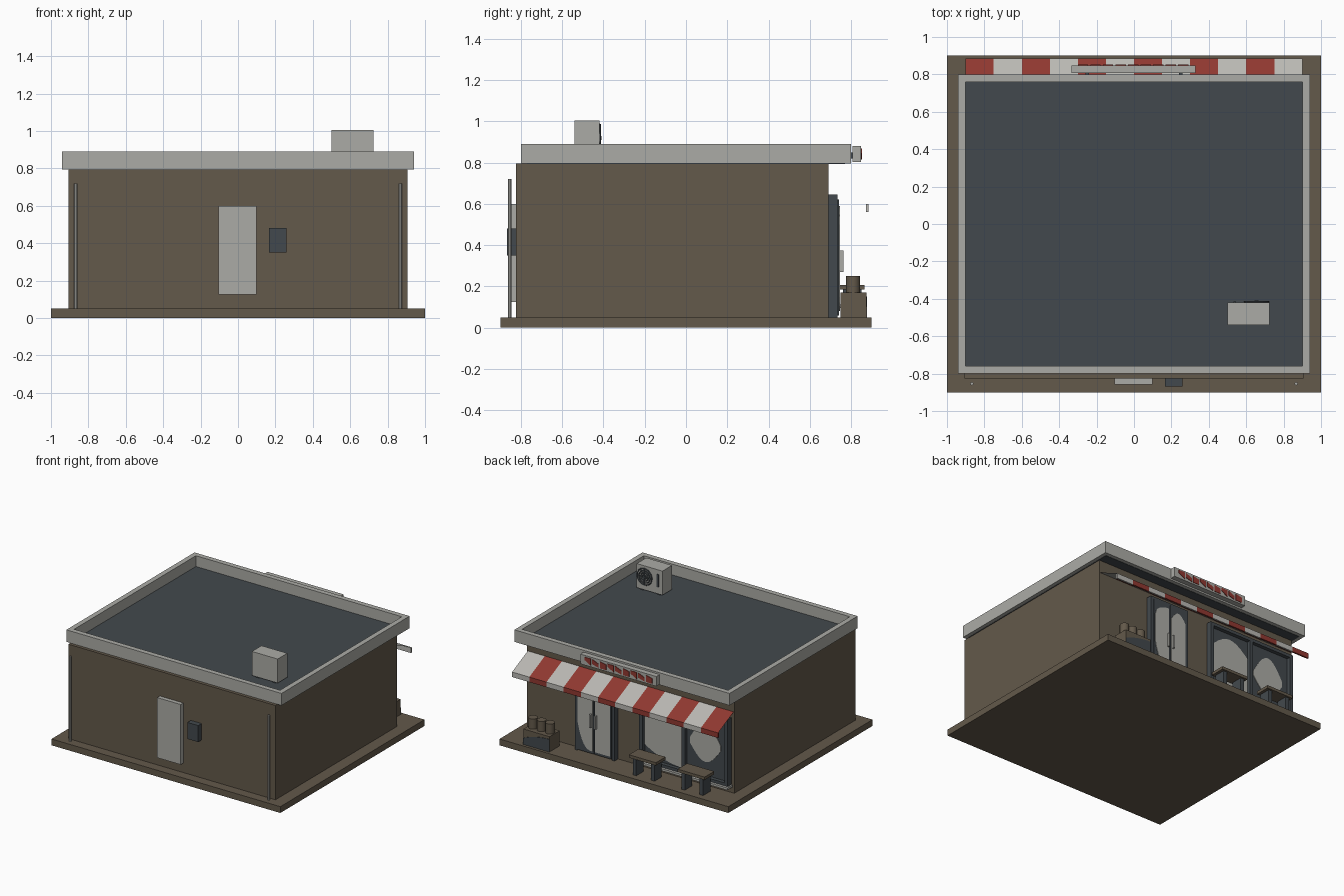
import bpy, bmesh, math
from mathutils import Matrix

old = bpy.data.objects.get("Cube")
if old:
    bpy.data.objects.remove(old, do_unlink=True)


def material(name, rgb):
    m = bpy.data.materials.new(name)
    m.use_nodes = True
    m.diffuse_color = (*rgb, 1)
    shader = m.node_tree.nodes["Principled BSDF"]
    shader.inputs["Base Color"].default_value = (*rgb, 1)
    shader.inputs["Roughness"].default_value = 0.9
    return m


BROWN = material("earth_brown", (0.125, 0.1, 0.069))
GREY = material("pale_grey", (0.41, 0.41, 0.38))
DARK = material("slate_dark", (0.055, 0.066, 0.074))
RED = material("awning_red", (0.28, 0.04, 0.03))
WHITE = material("awning_white", (0.49, 0.48, 0.45))


def finish(name, bm, *mats):
    bmesh.ops.recalc_face_normals(bm, faces=bm.faces)
    mesh = bpy.data.meshes.new(name)
    bm.to_mesh(mesh)
    bm.free()
    for m in mats:
        mesh.materials.append(m)
    ob = bpy.data.objects.new(name, mesh)
    bpy.context.collection.objects.link(ob)
    return ob


def box(name, mat, xs, ys, zs):
    bm = bmesh.new()
    bmesh.ops.create_cube(bm, size=1)
    for v in bm.verts:
        for i, (a, b) in enumerate((xs, ys, zs)):
            v.co[i] = (a + b) / 2 + v.co[i] * (b - a)
    return finish(name, bm, mat)


def cylinder(name, mat, r, centre, depth, sides=12, along_y=False):
    bm = bmesh.new()
    bmesh.ops.create_cone(bm, cap_ends=True, segments=sides, radius1=r, radius2=r, depth=depth)
    if along_y:
        bm.transform(Matrix.Rotation(math.pi / 2, 4, "X"))
    bm.transform(Matrix.Translation(centre))
    for f in bm.faces:
        f.smooth = len(f.verts) == 4 and sides > 8
    return finish(name, bm, mat)


def ring(name, mat, r, centre, thick):
    bpy.ops.mesh.primitive_torus_add(location=centre, rotation=(math.pi / 2, 0, 0), major_radius=r,
                                     minor_radius=thick, major_segments=24, minor_segments=6)
    ob = bpy.context.object
    ob.name = name
    ob.data.materials.append(mat)


def patch(name, mat, x0, x1, y, low, high, steps=10):
    """Thin plate facing the back, bounded by two height rules over 0..1."""
    bm = bmesh.new()
    ts = [i / steps for i in range(steps + 1)]
    outline = [(t, low(t)) for t in ts] + [(t, high(t)) for t in reversed(ts)]
    face = bm.faces.new([bm.verts.new((x0 + t * (x1 - x0), y, z)) for t, z in outline])
    top = bmesh.ops.extrude_face_region(bm, geom=[face])["geom"]
    for v in top:
        if isinstance(v, bmesh.types.BMVert):
            v.co.y += 0.004
    finish(name, bm, mat)


# Ground slab, walls and roof
box("base_slab", BROWN, (-1, 1), (-0.9, 0.9), (0, 0.05))
box("walls", BROWN, (-0.905, 0.905), (-0.825, 0.69), (0.05, 0.795))
box("roof_deck", DARK, (-0.91, 0.91), (-0.77, 0.77), (0.793, 0.805))
for side, s in (("left", 1), ("right", -1)):
    box("parapet_" + side, GREY, sorted((s * 0.9, s * 0.94)), (-0.8, 0.8), (0.795, 0.89))
for side, s in (("front", -1), ("back", 1)):
    box("parapet_" + side, GREY, (-0.9, 0.9), sorted((s * 0.76, s * 0.8)), (0.795, 0.89))

# Plain side: service door, meter box, drain pipes
box("service_door", GREY, (-0.105, 0.1), (-0.858, -0.82), (0.125, 0.6))
box("meter_box", DARK, (0.165, 0.26), (-0.868, -0.82), (0.35, 0.48))
for side, s in (("left", 1), ("right", -1)):
    cylinder("drain_pipe_" + side, GREY, 0.009, (s * 0.867, -0.854, 0.385), 0.67, 8)

# Rooftop cooling unit with a round grille
box("cooler_body", GREY, (0.5, 0.725), (-0.54, -0.42), (0.815, 1.005))
for x in (0.54, 0.685):
    box("cooler_foot", DARK, (x - 0.015, x + 0.015), (-0.53, -0.43), (0.805, 0.815))
fan = (0.655, -0.417, 0.92)
for i in range(4):
    ring("cooler_grille_ring", DARK, 0.016 * (i + 1), fan, 0.005)
cylinder("cooler_grille_hub", DARK, 0.01, fan, 0.016, 12, True)
box("cooler_grille_bar", DARK, (0.59, 0.72), (-0.42, -0.412), (0.917, 0.923))
box("cooler_grille_post", DARK, (0.652, 0.658), (-0.42, -0.412), (0.855, 0.985))
box("cooler_slot", DARK, (0.532, 0.546), (-0.42, -0.414), (0.87, 0.97))

# Shop door: frame, two leaves with bright reflections, handles
for x in (0.11, 0.435):
    box("door_jamb", DARK, (x, x + 0.022), (0.69, 0.735), (0.05, 0.645))
box("door_head", DARK, (0.11, 0.457), (0.69, 0.735), (0.622, 0.645))
for side, x in (("right", 0.134), ("left", 0.286)):
    box("door_leaf_" + side, DARK, (x, x + 0.147), (0.69, 0.742), (0.06, 0.622))
    box("door_handle_" + side, GREY, (0.255, 0.267) if side == "right" else (0.3, 0.312),
        (0.742, 0.764), (0.27, 0.375))
patch("door_shine_left", GREY, 0.295, 0.425, 0.742,
      lambda t: 0.08 + 0.2 * t ** 3, lambda t: 0.5 + 0.09 * math.sqrt(1 - t * t))
patch("door_shine_right", GREY, 0.143, 0.272, 0.742,
      lambda t: 0.08, lambda t: 0.52 + 0.06 * math.sin(t * math.pi))

# Shop windows: posts, rails, panes, sill
for x in (-0.865, -0.49, -0.12):
    box("window_post", DARK, (x - 0.014, x + 0.014), (0.69, 0.735), (0.11, 0.64))
for z in (0.11, 0.615):
    box("window_rail", DARK, (-0.879, -0.106), (0.69, 0.735), (z, z + 0.025))
box("window_panes", DARK, (-0.87, -0.11), (0.68, 0.705), (0.12, 0.63))
box("window_sill", GREY, (-0.89, -0.095), (0.69, 0.755), (0.095, 0.112))
patch("window_shine_left", GREY, -0.475, -0.135, 0.705,
      lambda t: 0.14 + 0.1 * t * t, lambda t: 0.47 + 0.1 * math.sin(t * math.pi))
patch("window_shine_right", GREY, -0.8, -0.53, 0.705,
      lambda t: 0.36 - 0.12 * math.sin(t * math.pi), lambda t: 0.4 + 0.15 * math.sin(t * math.pi))

# Striped awning sheet and its hanging border
STRIPES = 12
bm = bmesh.new()
rows = [[bm.verts.new((-0.9 + 1.8 * i / STRIPES, y, z)) for i in range(STRIPES + 1)]
        for y, z in ((0.69, 0.692), (0.885, 0.6))]
for i in range(STRIPES):
    f = bm.faces.new((rows[0][i], rows[1][i], rows[1][i + 1], rows[0][i + 1]))
    f.material_index = i % 2
    x = -0.9 + 1.8 * i / STRIPES
    box("awning_border", (RED, WHITE)[i % 2], (x, x + 1.8 / STRIPES), (0.872, 0.885), (0.56, 0.6))
awning = finish("awning_sheet", bm, RED, WHITE)
for f in awning.data.polygons:
    if f.normal.z < 0:
        f.flip()

# Sign board with abstract red patches
box("sign_board", GREY, (-0.335, 0.33), (0.807, 0.848), (0.803, 0.88))
for i in range(9):
    x = -0.3 + i * 0.067
    patch("sign_patch", RED, x, x + 0.055, 0.848,
          lambda t: 0.815 + 0.015 * (i % 3) * t, lambda t: 0.868 - 0.012 * ((i + 1) % 3) * (1 - t), 4)
for x in (-0.25, 0.25):
    box("sign_bracket", DARK, (x - 0.01, x + 0.01), (0.79, 0.81), (0.82, 0.85))

# Benches
for x in (-0.225, -0.65):
    box("bench_seat", BROWN, (x - 0.118, x + 0.118), (0.745, 0.865), (0.185, 0.208))
    for s in (-1, 1):
        c = x + s * 0.08
        box("bench_leg", DARK, (c - 0.015, c + 0.015), (0.76, 0.85), (0.05, 0.185))

# Planter box with three pots
box("planter_box", BROWN, (0.58, 0.81), (0.75, 0.874), (0.05, 0.17))
patch("planter_panel", DARK, 0.58, 0.81, 0.874,
      lambda t: 0.05, lambda t: 0.15 - 0.05 * t * t)
for i in range(3):
    cylinder("planter_pot", BROWN, 0.034, (0.62 + i * 0.075, 0.81, 0.21), 0.08, 16)
